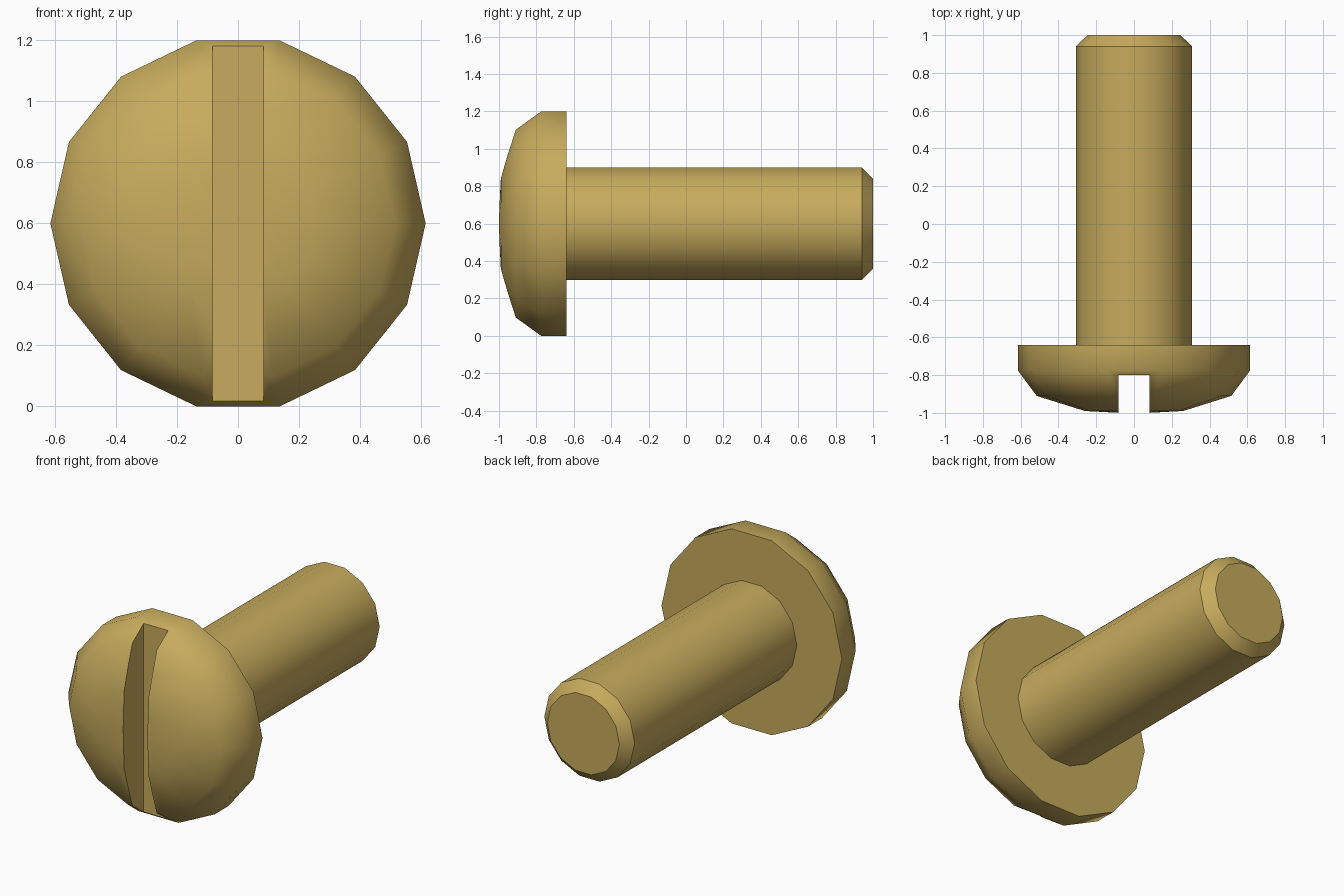
import bpy
import bmesh
import math
from mathutils import Vector

cube = bpy.data.objects.get("Cube")
if cube:
    bpy.data.objects.remove(cube, do_unlink=True)

SIDES = 14
AXIS_Z = 0.6

brass = bpy.data.materials.new("brass")
brass.use_nodes = True
colour = (0.57, 0.41, 0.11, 1.0)
brass.diffuse_color = colour
brass.node_tree.nodes["Principled BSDF"].inputs["Base Color"].default_value = colour


def add_object(name, bm):
    bmesh.ops.recalc_face_normals(bm, faces=bm.faces[:])
    mesh = bpy.data.meshes.new(name)
    bm.to_mesh(mesh)
    bm.free()
    mesh.materials.append(brass)
    obj = bpy.data.objects.new(name, mesh)
    bpy.context.collection.objects.link(obj)
    return obj


def lathe(name, profile):
    """Turn (radius, y) points around the horizontal bolt axis."""
    bm = bmesh.new()
    verts = [bm.verts.new((r, y, AXIS_Z)) for r, y in profile]
    edges = [bm.edges.new(pair) for pair in zip(verts, verts[1:])]
    bmesh.ops.spin(bm, geom=verts + edges, cent=(0, 0, AXIS_Z), axis=(0, 1, 0),
                   angle=math.tau, steps=SIDES)
    bmesh.ops.remove_doubles(bm, verts=bm.verts[:], dist=0.0005)
    return add_object(name, bm)


# Domed head, shank and chamfered tip as one turned body
bolt = lathe("bolt", [
    (0, -1.004), (0.26, -0.99), (0.515, -0.91), (0.615, -0.775), (0.615, -0.64),
    (0.308, -0.64), (0.308, 0.94), (0.246, 1.0), (0, 1.0)])

# Straight driver slot across the head
bm = bmesh.new()
bmesh.ops.create_cube(bm, size=1)
bmesh.ops.scale(bm, vec=Vector((0.166, 0.4, 2)), verts=bm.verts[:])
bmesh.ops.translate(bm, vec=Vector((0, -1.0, AXIS_Z)), verts=bm.verts[:])
cutter = add_object("slot_cutter", bm)
cutter.hide_render = True

cut = bolt.modifiers.new("slot", 'BOOLEAN')
cut.operation = 'DIFFERENCE'
cut.solver = 'EXACT'
cut.object = cutter

for obj in bpy.context.selected_objects:
    obj.select_set(False)
bolt.select_set(True)
bpy.context.view_layer.objects.active = bolt
bpy.ops.object.modifier_apply(modifier=cut.name)
bpy.data.objects.remove(cutter, do_unlink=True)

# Smooth dome and shank, crisp rim, chamfer and slot
bpy.ops.object.shade_smooth_by_angle(angle=math.radians(41))
